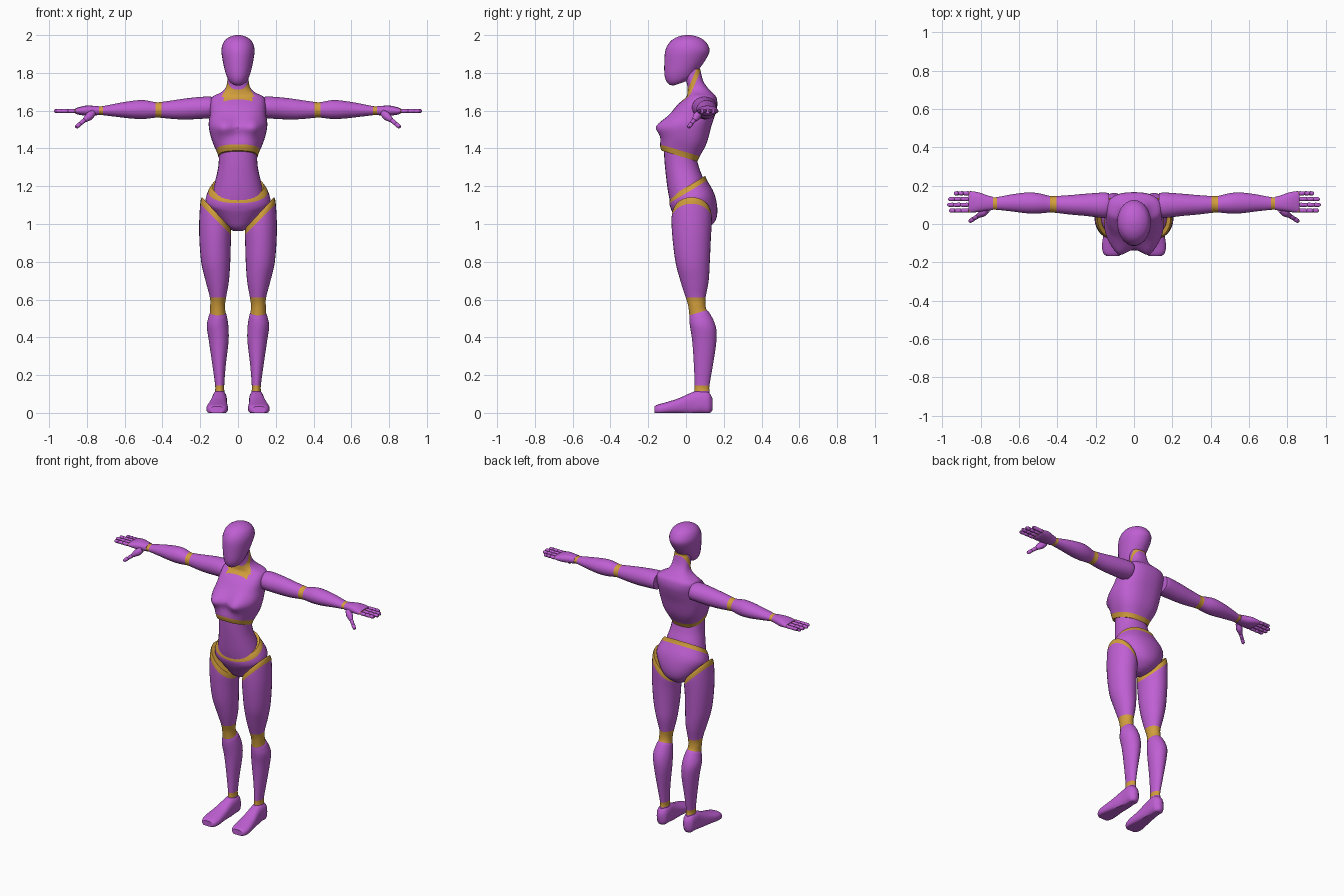
import bpy, bmesh, math
from mathutils import Vector

if "Cube" in bpy.data.objects:
    bpy.data.objects.remove(bpy.data.objects["Cube"])


def material(name, rgb):
    m = bpy.data.materials.new(name)
    m.diffuse_color = (*rgb, 1)
    m.use_nodes = True
    m.node_tree.nodes["Principled BSDF"].inputs["Base Color"].default_value = m.diffuse_color
    return m


PURPLE = material("purple_shell", (0.52, 0.115, 0.65))
GOLD = material("gold_joint", (0.64, 0.34, 0.045))


def spline(rings, steps):
    """Smooth the ring table; returns (ring, source span) pairs."""
    out = []
    for i in range(len(rings) - 1):
        a, b, c, d = (rings[max(0, min(len(rings) - 1, i + k))] for k in (-1, 0, 1, 2))
        for s in range(steps):
            t = s / steps
            out.append(([0.5 * (2 * q + (r - p) * t + (2 * p - 5 * q + 4 * r - u) * t * t
                                + (3 * q - p - 3 * r + u) * t ** 3)
                         for p, q, r, u in zip(a, b, c, d)], i))
    out.append((list(rings[-1]), len(rings) - 2))
    return out


def loft(name, rings, place=None, gold=(), mirror=False, power=2.0, n=28, steps=4, post=None):
    """Ring = station, centre u, centre v, radius u, radius v, slope u, slope v."""
    rings = [tuple(r) + (0,) * (7 - len(r)) for r in rings]
    bm = bmesh.new()
    loops, spans = [], []
    for (s, cu, cv, ru, rv, su, sv), span in spline(rings, steps):
        loop = []
        for k in range(n):
            a = 2 * math.pi * k / n
            c, d = math.cos(a), math.sin(a)
            u = ru * math.copysign(abs(c) ** (2 / power), c)
            v = rv * math.copysign(abs(d) ** (2 / power), d)
            p = Vector((cu + u, cv + v, s + su * u + sv * v))
            p = place(p) if place else p
            loop.append(bm.verts.new(post(p, d) if post else p))
        loops.append(loop)
        spans.append(span)
    for i in range(len(loops) - 1):
        for k in range(n):
            j = (k + 1) % n
            f = bm.faces.new((loops[i][k], loops[i][j], loops[i + 1][j], loops[i + 1][k]))
            f.material_index = int(spans[i] in gold)
    for loop, span in ((loops[0], 0), (loops[-1], len(rings) - 2)):
        bm.faces.new(loop).material_index = int(span in gold)
    bmesh.ops.recalc_face_normals(bm, faces=bm.faces)
    me = bpy.data.meshes.new(name)
    bm.to_mesh(me)
    bm.free()
    me.materials.append(PURPLE)
    me.materials.append(GOLD)
    ob = bpy.data.objects.new(name, me)
    bpy.context.collection.objects.link(ob)
    bpy.ops.object.select_all(action='DESELECT')
    ob.select_set(True)
    bpy.context.view_layer.objects.active = ob
    bpy.ops.object.shade_smooth_by_angle(angle=math.radians(40))
    if mirror:
        ob.modifiers.new("mirror", 'MIRROR').use_mirror_merge = False
    return ob


# Head: smooth egg with the jaw rising to the back
loft("head", [
    (1.745, 0, -.03, .03, .035, 0, .35), (1.765, 0, -.022, .05, .07, 0, .35),
    (1.80, 0, -.02, .066, .092, 0, .25), (1.86, 0, -.005, .08, .11, 0, .1),
    (1.92, 0, .008, .088, .117), (1.965, 0, .01, .075, .094),
    (1.99, 0, .01, .045, .056), (2.0, 0, .01, .012, .015)])


# Chest with neck, bust pushed out of the front
def bust(p, d):
    w = max(0, -d) ** 0.5
    p.y -= w * .045 * math.exp(-((abs(p.x) - .08) / .05) ** 2 - ((p.z - 1.51) / .055) ** 2)
    return p


chest = loft("chest_and_neck", [
    (1.36, 0, -.035, .104, .095, 0, -.3), (1.39, 0, -.032, .114, .105, 0, -.3),
    (1.45, 0, -.008, .14, .117, 0, -.2), (1.52, 0, .005, .155, .13),
    (1.58, 0, .035, .149, .12), (1.63, 0, .06, .147, .106),
    (1.672, 0, .08, .137, .08), (1.697, 0, .073, .09, .065),
    (1.725, 0, .06, .064, .052), (1.76, 0, .045, .056, .045),
    (1.82, 0, .03, .05, .045)], gold=(0,), power=2.5, n=40, post=bust)

# Collar: slanted gold band cut into the neck
bm = bmesh.new()
bm.from_mesh(chest.data)
normal = Vector((0, -.92, .39))
origin = Vector((0, 0, 1.66))
for off in (-.012, .012):
    faces = [f for f in bm.faces if f.calc_center_median().z > 1.64]
    geom = faces + list({e for f in faces for e in f.edges}) + list({v for f in faces for v in f.verts})
    bmesh.ops.bisect_plane(bm, geom=geom, plane_co=origin + normal * off, plane_no=normal, dist=1e-5)
for f in bm.faces:
    c = f.calc_center_median()
    if c.z > 1.645 and abs(c.x) < .08 and abs((c - origin).dot(normal)) < .012:
        f.material_index = 1
bm.to_mesh(chest.data)
bm.free()

# Waist
loft("abdomen", [
    (1.38, 0, -.032, .10, .086, 0, -.3), (1.30, 0, -.02, .105, .092, 0, -.1),
    (1.21, 0, -.003, .125, .094, 0, .3), (1.14, 0, .005, .14, .085, 0, .5)], power=2.2)

# Pelvis with its gold belt
loft("pelvis", [
    (1.20, 0, .01, .137, .092, 0, .6), (1.17, 0, .012, .157, .1, 0, .6),
    (1.12, 0, .035, .172, .115, 0, .35), (1.07, 0, .048, .142, .118, 0, .1),
    (1.02, 0, .055, .102, .102), (.98, 0, .05, .057, .07), (.962, 0, .05, .02, .03)],
    gold=(0,), power=2.2, n=36)

# Legs: hip band, thigh, knee, shin, ankle
loft("leg", [
    (1.06, .115, .03, .076, .10, 1.08, 0), (1.025, .118, .03, .082, .107, 1.0, 0),
    (.93, .122, .03, .084, .102, .4, 0), (.80, .118, .035, .077, .091),
    (.70, .11, .045, .062, .075), (.612, .106, .051, .043, .053),
    (.57, .108, .057, .039, .046), (.53, .107, .064, .041, .046, 0, .3),
    (.515, .107, .07, .047, .052, 0, .35), (.46, .108, .089, .057, .068),
    (.38, .102, .097, .052, .064), (.25, .10, .092, .035, .05),
    (.145, .097, .085, .024, .039), (.115, .097, .085, .025, .04),
    (.10, .097, .085, .026, .04)],
    gold=(0, 5, 6, 12), mirror=True)


# Feet: lofted heel to toe, flattened on the ground
def foot_place(p):
    return Vector((p.x, -p.z, max(0, p.y)))


loft("foot", [
    (-.141, .098, .045, .014, .03), (-.12, .098, .052, .035, .058),
    (-.08, .098, .057, .040, .062), (-.035, .10, .05, .041, .06),
    (.04, .106, .035, .05, .042), (.11, .11, .023, .057, .032),
    (.15, .111, .017, .05, .027), (.166, .111, .015, .035, .02)],
    place=foot_place, mirror=True, power=2.5)


# Arms: lofted outward along x
def arm_place(p):
    return Vector((p.z, p.y, p.x))


loft("arm", [
    (.13, 1.616, .1, .054, .06), (.16, 1.617, .098, .058, .066),
    (.25, 1.611, .1, .057, .058), (.33, 1.606, .1, .051, .051),
    (.405, 1.604, .102, .042, .044), (.437, 1.604, .103, .041, .043),
    (.50, 1.606, .108, .05, .053), (.56, 1.605, .11, .047, .054),
    (.64, 1.603, .11, .036, .044), (.715, 1.6, .107, .024, .033),
    (.74, 1.6, .107, .022, .032)],
    place=arm_place, gold=(4, 9), mirror=True)

# Palms
loft("palm", [
    (.735, 1.6, .107, .023, .034), (.77, 1.6, .11, .026, .041),
    (.81, 1.6, .114, .026, .051), (.85, 1.598, .115, .018, .056),
    (.862, 1.598, .115, .012, .054)], place=arm_place, mirror=True, power=2.4, n=20)


# Fingers: three segments with pinched joints and a gold knuckle
def finger(name, length, r, place):
    rings = [(0, 0, 0, r * .9, r * .9), (.1 * length, 0, 0, r * .8, r * .8)]
    for a, b in ((.14, .42), (.46, .70), (.74, .94)):
        rings += [(a * length, 0, 0, r, r), (b * length, 0, 0, r * .9, r * .9)]
        rings.append(((b + .02) * length, 0, 0, r * .65, r * .65))
    rings.append((length, 0, 0, r * .3, r * .3))
    loft(name, rings, place=place, gold=(0,), mirror=True, n=10, steps=2)


for i, (y, tip) in enumerate(((.07, .965), (.1, .975), (.13, .97), (.16, .94))):
    finger(f"finger_{i + 1}", tip - .852, .0115,
           lambda p, y=y: Vector((.852 + p.z, y + p.y, 1.598 + p.x)))

# Thumb: slants forward and down from the palm
start, along = Vector((.772, .068, 1.583)), Vector((.088, -.056, -.073))
turn = along.to_track_quat('Z', 'Y')
finger("thumb", along.length, .0115, lambda p: start + turn @ p)
loft("thumb_base", [(-.012, 0, 0, .014, .016), (.02, 0, 0, .02, .022),
                    (.05, 0, 0, .014, .015), (.06, 0, 0, .011, .011)],
     place=lambda p: start + turn @ p, mirror=True, n=14)
